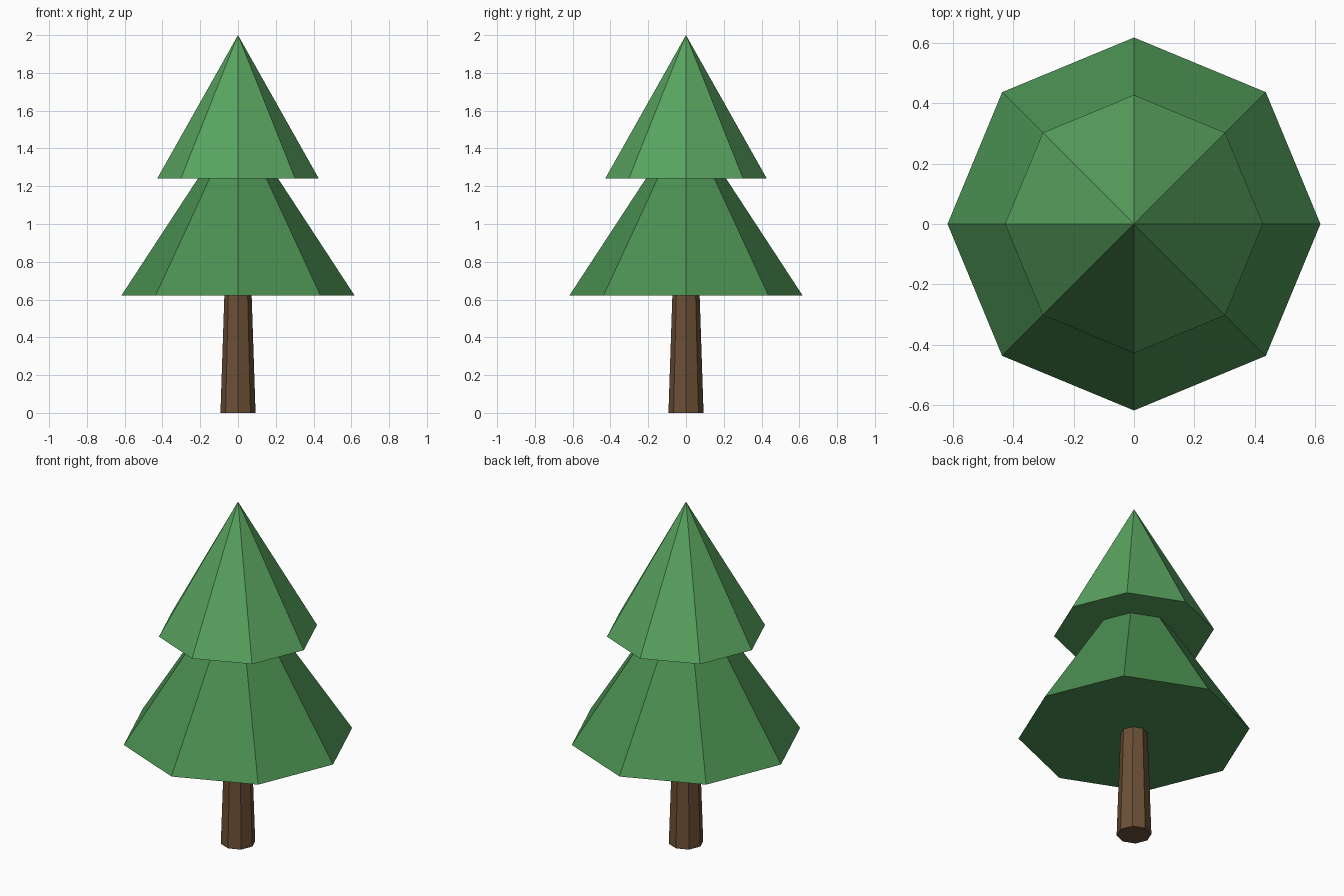
import bpy

if "Cube" in bpy.data.objects:
    bpy.data.objects.remove(bpy.data.objects["Cube"])

SIDES = 8


def material(name, rgb):
    mat = bpy.data.materials.new(name)
    mat.diffuse_color = (*rgb, 1.0)
    mat.use_nodes = True
    mat.node_tree.nodes["Principled BSDF"].inputs["Base Color"].default_value = mat.diffuse_color
    return mat


def cone(name, r_bottom, r_top, z_bottom, z_top, mat):
    bpy.ops.mesh.primitive_cone_add(
        vertices=SIDES, radius1=r_bottom, radius2=r_top,
        depth=z_top - z_bottom, location=(0, 0, (z_bottom + z_top) / 2))
    obj = bpy.context.object
    obj.name = name
    obj.data.materials.append(mat)
    return obj


bark = material("bark", (0.15, 0.08, 0.038))
dark_green = material("dark_green", (0.07, 0.28, 0.085))
light_green = material("light_green", (0.10, 0.37, 0.115))

# Tapered trunk, ending just inside the lower foliage
cone("trunk", 0.093, 0.072, 0.0, 0.63, bark)

# Two overlapping tiers of foliage
cone("lower_foliage", 0.617, 0.0, 0.622, 1.565, dark_green)
cone("upper_foliage", 0.427, 0.0, 1.242, 2.0, light_green)
